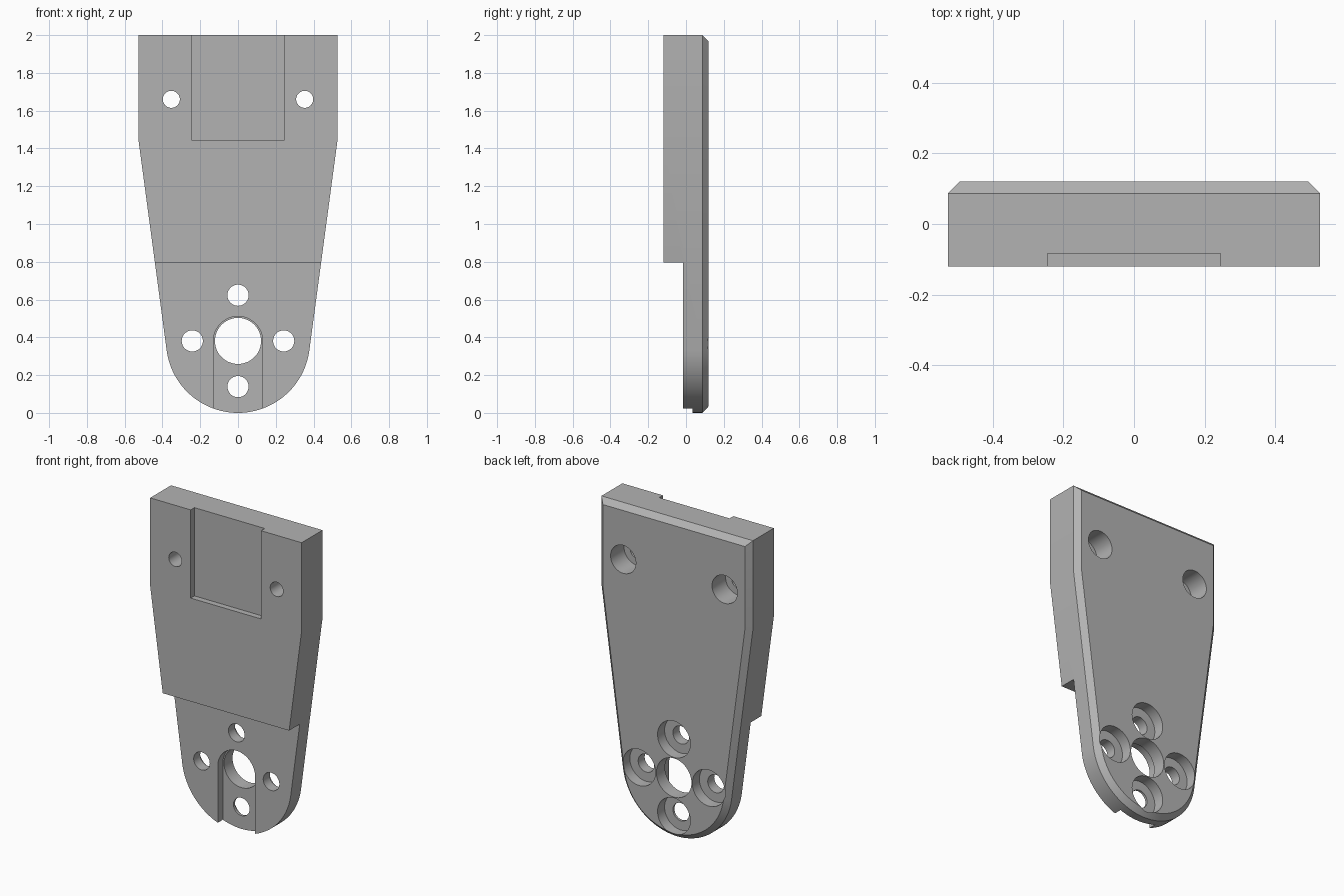
import bpy, bmesh, math

old = bpy.data.objects.get("Cube")
if old:
    bpy.data.objects.remove(old, do_unlink=True)

BACK, FRONT, STEP = 0.12, -0.12, -0.015
CHAMFER = 0.033
HUB_Z, HUB_R = 0.381, 0.381

grey = bpy.data.materials.new("light_grey")
grey.use_nodes = True
colour = (0.45, 0.45, 0.45, 1)
grey.diffuse_color = colour
grey.node_tree.nodes["Principled BSDF"].inputs["Base Color"].default_value = colour


def arc(cx, cz, r, start, end, n):
    """Points along an arc in the xz plane, angles in degrees."""
    angles = [math.radians(start + (end - start) * i / n) for i in range(n + 1)]
    return [(cx + r * math.cos(a), cz + r * math.sin(a)) for a in angles]


def prism(name, outline, y0, y1, chamfer=0):
    """Extrude an xz outline from y0 to y1, optionally chamfering the y1 rim."""
    bm = bmesh.new()
    face = bm.faces.new([bm.verts.new((x, y0, z)) for x, z in outline])
    top = bmesh.ops.extrude_face_region(bm, geom=[face])["geom"]
    for v in top:
        if isinstance(v, bmesh.types.BMVert):
            v.co.y = y1
    if chamfer:
        rim = [e for e in bm.edges if all(abs(v.co.y - y1) < 1e-5 for v in e.verts)]
        bmesh.ops.bevel(bm, geom=rim, offset=chamfer, segments=1,
                        affect='EDGES', clamp_overlap=False)
    bmesh.ops.recalc_face_normals(bm, faces=bm.faces)
    mesh = bpy.data.meshes.new(name)
    bm.to_mesh(mesh)
    bm.free()
    mesh.materials.append(grey)
    obj = bpy.data.objects.new(name, mesh)
    bpy.context.collection.objects.link(obj)
    return obj


def rect(x, z0, z1):
    return [(-x, z0), (x, z0), (x, z1), (-x, z1)]


def circle(x, z, r):
    return arc(x, z, r, 0, 360, 48)[:-1]


def cut(target, outline, y0, y1):
    cutter = prism("cutter", outline, y0, y1)
    cutter.hide_render = True
    mod = target.modifiers.new("cut", 'BOOLEAN')
    mod.operation = 'DIFFERENCE'
    mod.solver = 'EXACT'
    mod.object = cutter
    bpy.ops.object.modifier_apply(modifier=mod.name)
    bpy.data.objects.remove(cutter, do_unlink=True)


# Tapered plate with a round lower end and a chamfered back rim
outline = [(0.527, 2), (-0.527, 2), (-0.527, 1.445)]
outline += arc(0, HUB_Z, HUB_R, 188, 352, 48) + [(0.527, 1.445)]
plate = prism("bracket_plate", outline, FRONT, BACK, CHAMFER)
bpy.context.view_layer.objects.active = plate
plate.select_set(True)

# Thinner lower half and shallow upper pocket
cut(plate, rect(0.8, -0.5, 0.795), -0.5, STEP)
cut(plate, rect(0.245, 1.445, 2.5), -0.5, -0.083)

# Arched slot running out of the bottom
slot = [(-0.13, -0.5), (0.13, -0.5)] + arc(0, HUB_Z, 0.13, 0, 180, 24)
cut(plate, slot, -0.5, 0.035)

# Shaft hole
cut(plate, circle(0, HUB_Z, 0.122), -0.5, 0.5)

# Four counterbored holes round the shaft
for dx, dz in ((1, 0), (0, 1), (-1, 0), (0, -1)):
    x, z = dx * 0.242, HUB_Z + dz * 0.242
    cut(plate, circle(x, z, 0.056), -0.5, 0.5)
    cut(plate, circle(x, z, 0.114), 0.05, 0.5)

# Upper pair of deep counterbored holes
for side in (-1, 1):
    cut(plate, circle(side * 0.353, 1.66, 0.045), -0.5, 0.5)
    cut(plate, circle(side * 0.353, 1.66, 0.088), STEP, 0.5)

bpy.ops.object.shade_smooth_by_angle(angle=math.radians(20))
